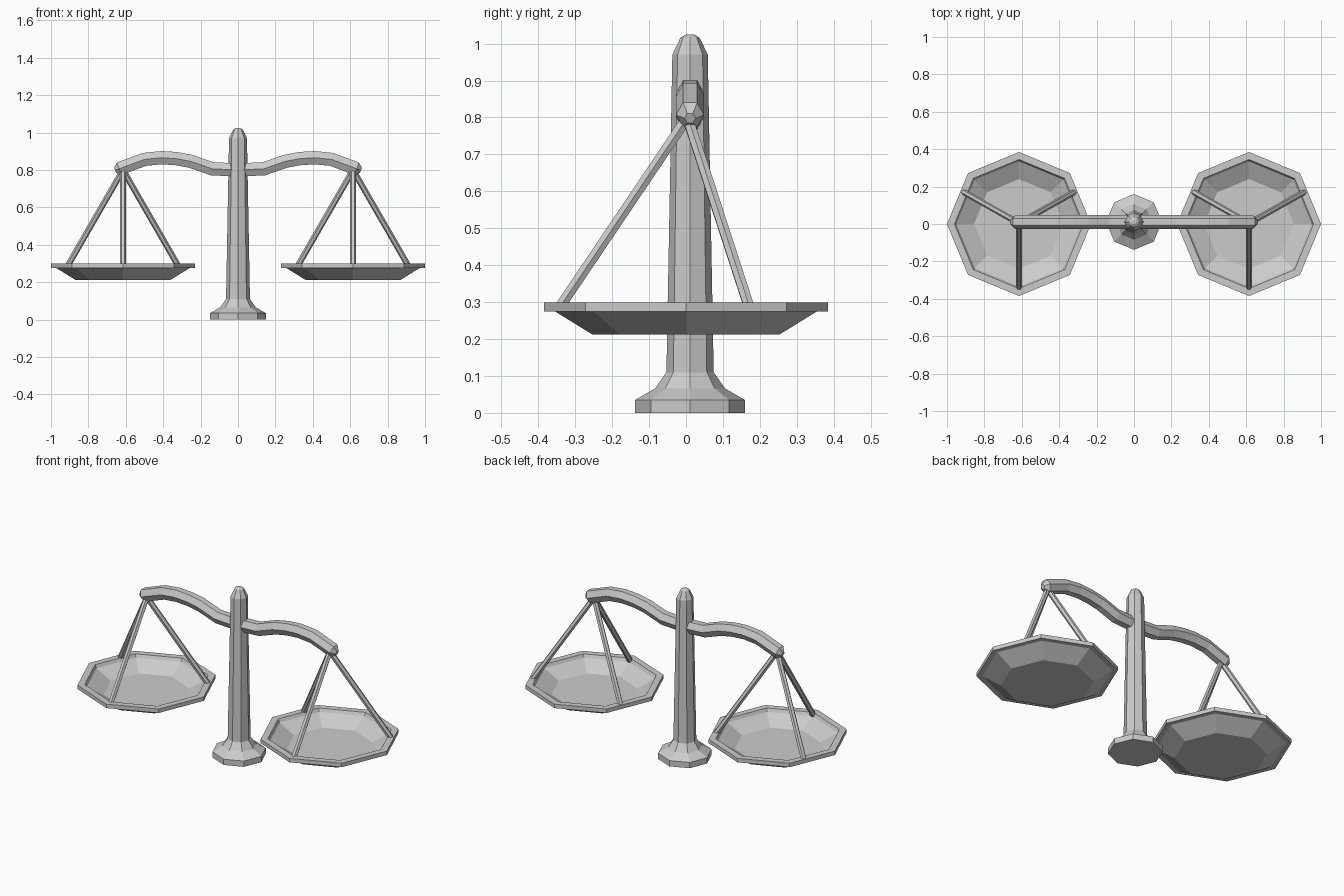
import bpy
from math import sin, cos, pi, atan2
from mathutils import Vector

if "Cube" in bpy.data.objects:
    bpy.data.objects.remove(bpy.data.objects["Cube"])


def make_mesh(name, rings, closed=False):
    """Skin a list of equal-length rings; cap both ends unless closed."""
    n, m = len(rings[0]), len(rings)
    verts = [p for r in rings for p in r]
    faces = []
    for i in range(m if closed else m - 1):
        a, b = i * n, ((i + 1) % m) * n
        for j in range(n):
            k = (j + 1) % n
            faces.append((a + j, a + k, b + k, b + j))
    if not closed:
        faces.append(tuple(reversed(range(n))))
        faces.append(tuple(range((m - 1) * n, m * n)))
    mesh = bpy.data.meshes.new(name)
    mesh.from_pydata(verts, [], faces)
    obj = bpy.data.objects.new(name, mesh)
    bpy.context.collection.objects.link(obj)
    return obj


def lathe(name, profile, centre, sides=8):
    cx, cy = centre
    return make_mesh(name, [[(cx + r * cos(2 * pi * j / sides), cy + r * sin(2 * pi * j / sides), z)
                             for j in range(sides)] for r, z in profile])


def rod(name, start, end, radius, sides=6):
    start, end = Vector(start), Vector(end)
    q = (end - start).to_track_quat('Z', 'Y')
    ring = [q @ Vector((radius * cos(2 * pi * j / sides), radius * sin(2 * pi * j / sides), 0))
            for j in range(sides)]
    return make_mesh(name, [[p + v for v in ring] for p in (start, end)])


POST_Y = 0.011

# Octagonal post with flared foot and rounded tip
lathe("post", [(0.149, 0), (0.149, 0.035), (0.095, 0.066), (0.064, 0.11),
               (0.048, 0.97), (0.026, 1.016), (0.012, 1.024)], (0, POST_Y))

# Wavy hexagonal beam, tapered at the tips: x, z, scale
half = [(0.14, 0.807, 1), (0.25, 0.846, 1), (0.33, 0.861, 1), (0.41, 0.866, 1), (0.50, 0.857, 1),
        (0.635, 0.807, 1), (0.657, 0.798, 0.4)]
path = [(-x, z, s) for x, z, s in reversed(half)] + [(0, 0.800, 1)] + half
rings = []
for i, (x, z, s) in enumerate(path):
    a, b = path[max(i - 1, 0)], path[min(i + 1, len(path) - 1)]
    t = atan2(b[1] - a[1], b[0] - a[0])
    ring = []
    for j in range(6):
        w, h = 0.038 * s * cos(j * pi / 3), 0.041 * s * sin(j * pi / 3)
        ring.append((x - h * sin(t), POST_Y + w, z + h * cos(t)))
    rings.append(ring)
make_mesh("beam", rings)

# Hanging pans with three rods each
for side, label in ((-1, "left"), (1, "right")):
    cx = side * 0.615
    lathe(label + "_pan", [(0.253, 0.212), (0.355, 0.275), (0.385, 0.275), (0.385, 0.299),
                           (0.345, 0.299), (0.335, 0.280), (0.240, 0.228)], (cx, 0))
    for k in range(3):
        a = -pi / 2 + k * 2 * pi / 3
        rod(f"{label}_hanger_{k + 1}", (cx, 0.004, 0.80),
            (cx + 0.345 * cos(a), 0.345 * sin(a), 0.282), 0.016)
